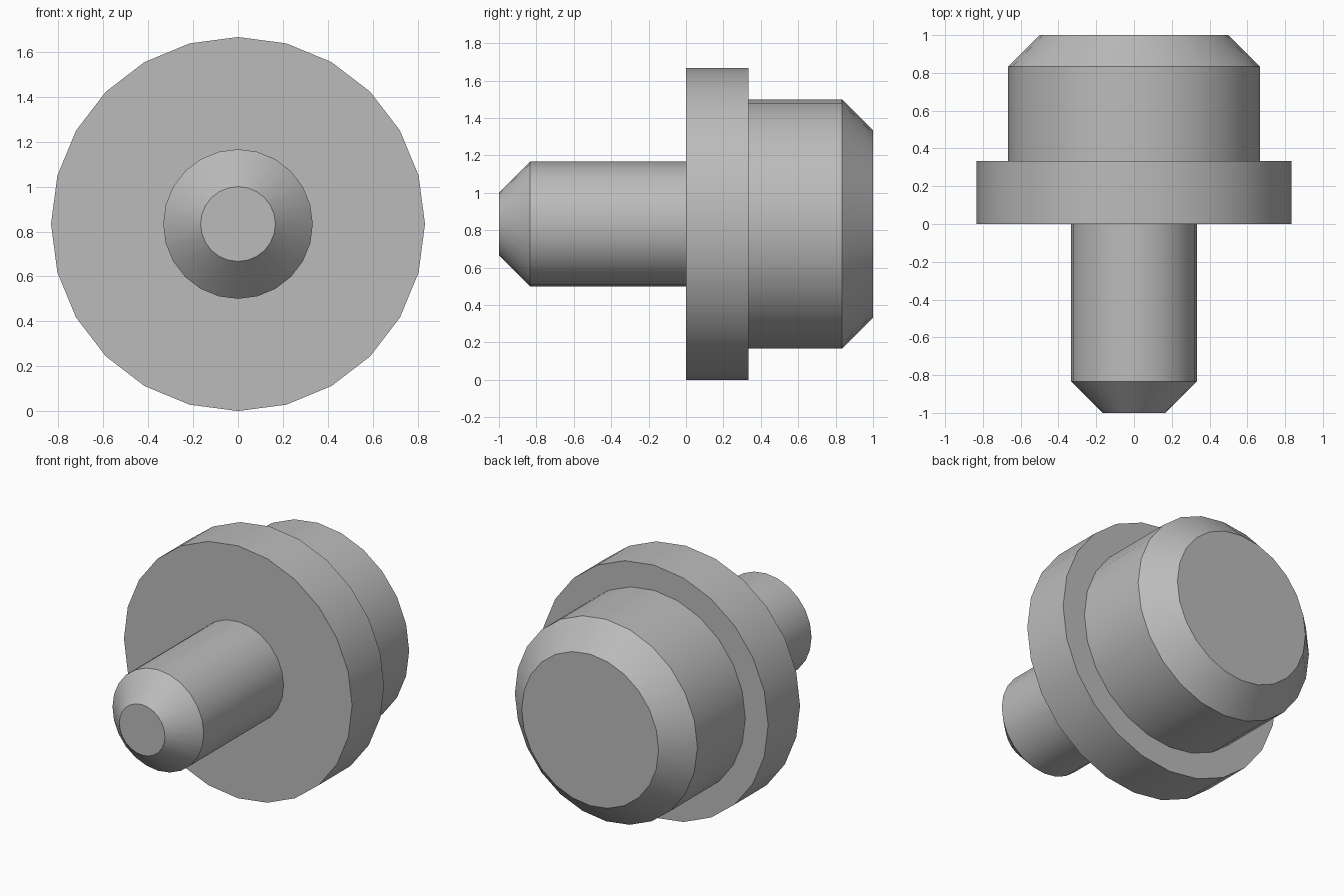
import bpy, bmesh, math

old = bpy.data.objects.get("Cube")
if old:
    bpy.data.objects.remove(old, do_unlink=True)

SIDES = 24
AXIS_Z = 5 / 6

grey = bpy.data.materials.new("plain grey")
grey.use_nodes = True
colour = (0.5, 0.5, 0.5, 1)
grey.diffuse_color = colour
grey.node_tree.nodes["Principled BSDF"].inputs["Base Color"].default_value = colour


def turned_part(name, profile):
    """Turn (y, radius) points about the long axis, with a flat cap at each end."""
    bm = bmesh.new()
    rings = []
    for y, r in profile:
        angles = [math.tau * i / SIDES for i in range(SIDES)]
        rings.append([bm.verts.new((r * math.sin(a), y, AXIS_Z + r * math.cos(a)))
                      for a in angles])
    for a, b in zip(rings, rings[1:]):
        for i in range(SIDES):
            j = (i + 1) % SIDES
            bm.faces.new((a[i], a[j], b[j], b[i]))
    bm.faces.new(rings[0])
    bm.faces.new(rings[-1])
    bmesh.ops.recalc_face_normals(bm, faces=bm.faces)
    mesh = bpy.data.meshes.new(name)
    bm.to_mesh(mesh)
    bm.free()
    mesh.materials.append(grey)
    obj = bpy.data.objects.new(name, mesh)
    bpy.context.collection.objects.link(obj)
    bpy.ops.object.select_all(action="DESELECT")
    obj.select_set(True)
    bpy.context.view_layer.objects.active = obj
    bpy.ops.object.shade_smooth_by_angle(angle=math.radians(30))


# Narrow pin with a chamfered tip at the front
turned_part("front_pin", [(-1, 1 / 6), (-5 / 6, 1 / 3), (0, 1 / 3)])
# Wide collar in the middle
turned_part("collar", [(0, 5 / 6), (1 / 3, 5 / 6)])
# Thick plug with a chamfered end at the back
turned_part("rear_plug", [(1 / 3, 2 / 3), (5 / 6, 2 / 3), (1, 1 / 2)])
